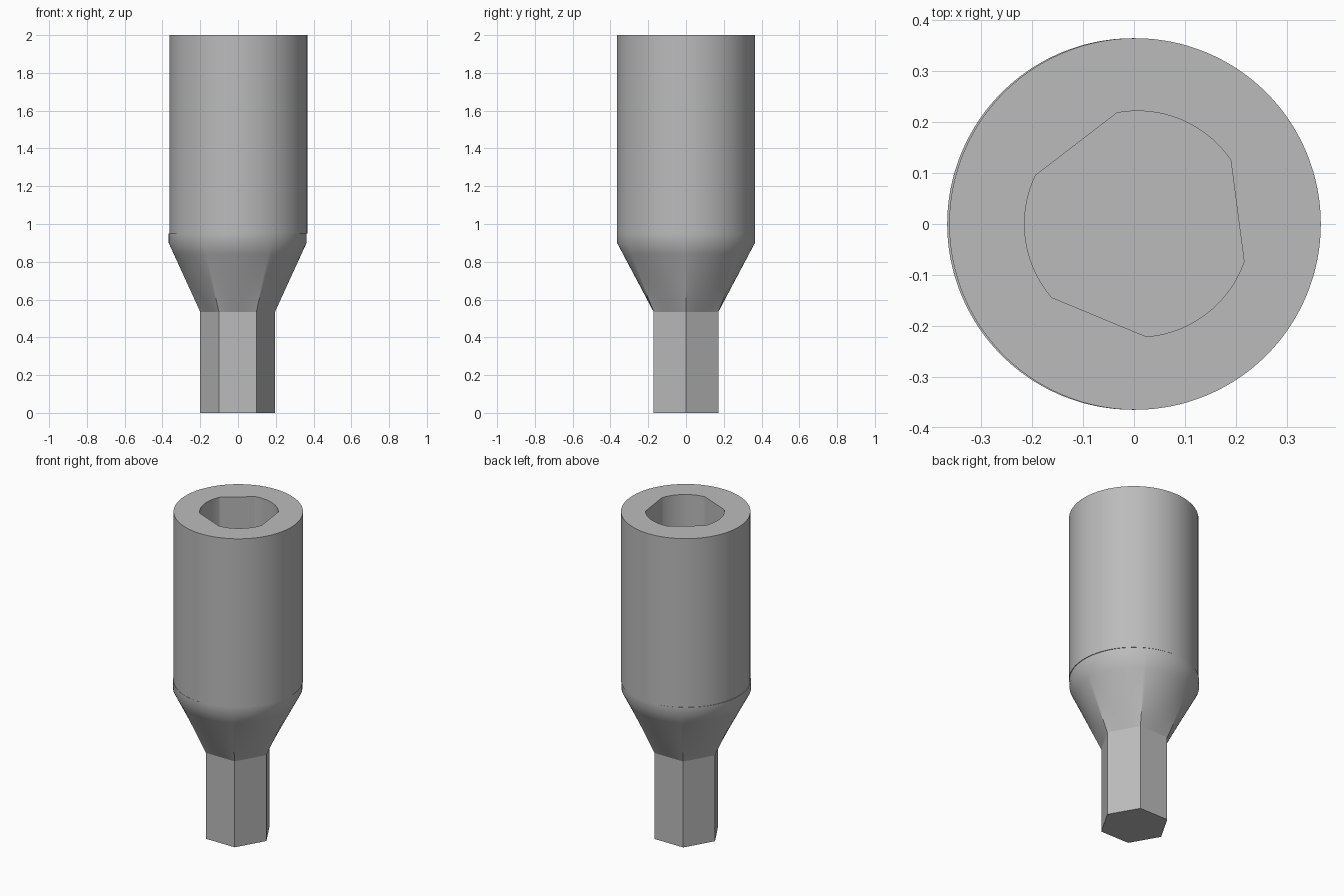
import bpy, bmesh
from math import sin, cos, radians

default = bpy.data.objects.get("Cube")
if default:
    bpy.data.objects.remove(default)

STEPS = 240          # keeps hexagon and socket corners on exact vertices
BODY_R = 0.365
HEX_R = 0.198
SOCKET_R = 0.222
BODY_X, SHANK_X, SOCKET_X = 0.002, -0.002, 0.007

steel = bpy.data.materials.new("grey_steel")
steel.use_nodes = True
steel.diffuse_color = (0.5, 0.5, 0.5, 1)
steel.node_tree.nodes["Principled BSDF"].inputs["Base Color"].default_value = (0.5, 0.5, 0.5, 1)


def circle(a):
    return BODY_R


def hexagon(a):
    return HEX_R * cos(radians(30)) / cos(radians(a % 60 - 30))


def socket(a):
    """Circle cut by three equal flats."""
    off = (a - 7.5 + 60) % 120 - 60
    if abs(off) > 27:
        return SOCKET_R
    return SOCKET_R * cos(radians(27)) / cos(radians(off))


def ring(shape, cx, z, step=1):
    points = []
    for i in range(0, STEPS, step):
        a = i * 360 / STEPS
        r = shape(a)
        points.append((cx + r * cos(radians(a)), r * sin(radians(a)), z))
    return points


def blend(low, high, t):
    return [[p + (q - p) * t for p, q in zip(a, b)] for a, b in zip(low, high)]


def loft(name, rings, cap_start=True, cap_end=True, smooth=True):
    bm = bmesh.new()
    loops = [[bm.verts.new(p) for p in r] for r in rings]
    for low, high in zip(loops, loops[1:]):
        for i in range(len(low)):
            j = (i + 1) % len(low)
            bm.faces.new((low[i], low[j], high[j], high[i]))
    if cap_start:
        bm.faces.new(loops[0][::-1])
    if cap_end:
        bm.faces.new(loops[-1])
    bmesh.ops.recalc_face_normals(bm, faces=bm.faces)
    mesh = bpy.data.meshes.new(name)
    bm.to_mesh(mesh)
    bm.free()
    mesh.materials.append(steel)
    obj = bpy.data.objects.new(name, mesh)
    bpy.context.collection.objects.link(obj)
    if smooth:
        bpy.ops.object.select_all(action='DESELECT')
        obj.select_set(True)
        bpy.context.view_layer.objects.active = obj
        bpy.ops.object.shade_smooth_by_angle(angle=radians(30))
    return obj


# Hexagonal drive shank, one flat per side
loft("hex_shank", [ring(hexagon, SHANK_X, z, STEPS // 6) for z in (0, 0.535)],
     cap_end=False, smooth=False)

# Flared neck from hexagon to round, ending in a short collar
neck_low = ring(hexagon, SHANK_X, 0.535)
neck_high = ring(circle, SHANK_X, 0.9)
neck = [blend(neck_low, neck_high, k / 6) for k in range(7)]
loft("flared_neck", neck + [ring(circle, SHANK_X, 0.95)], cap_start=False)

# Round body with a blind three-flat socket in its top
loft("socket_body", [ring(circle, BODY_X, 0.95), ring(circle, BODY_X, 2),
                     ring(socket, SOCKET_X, 2), ring(socket, SOCKET_X, 1.1)])
